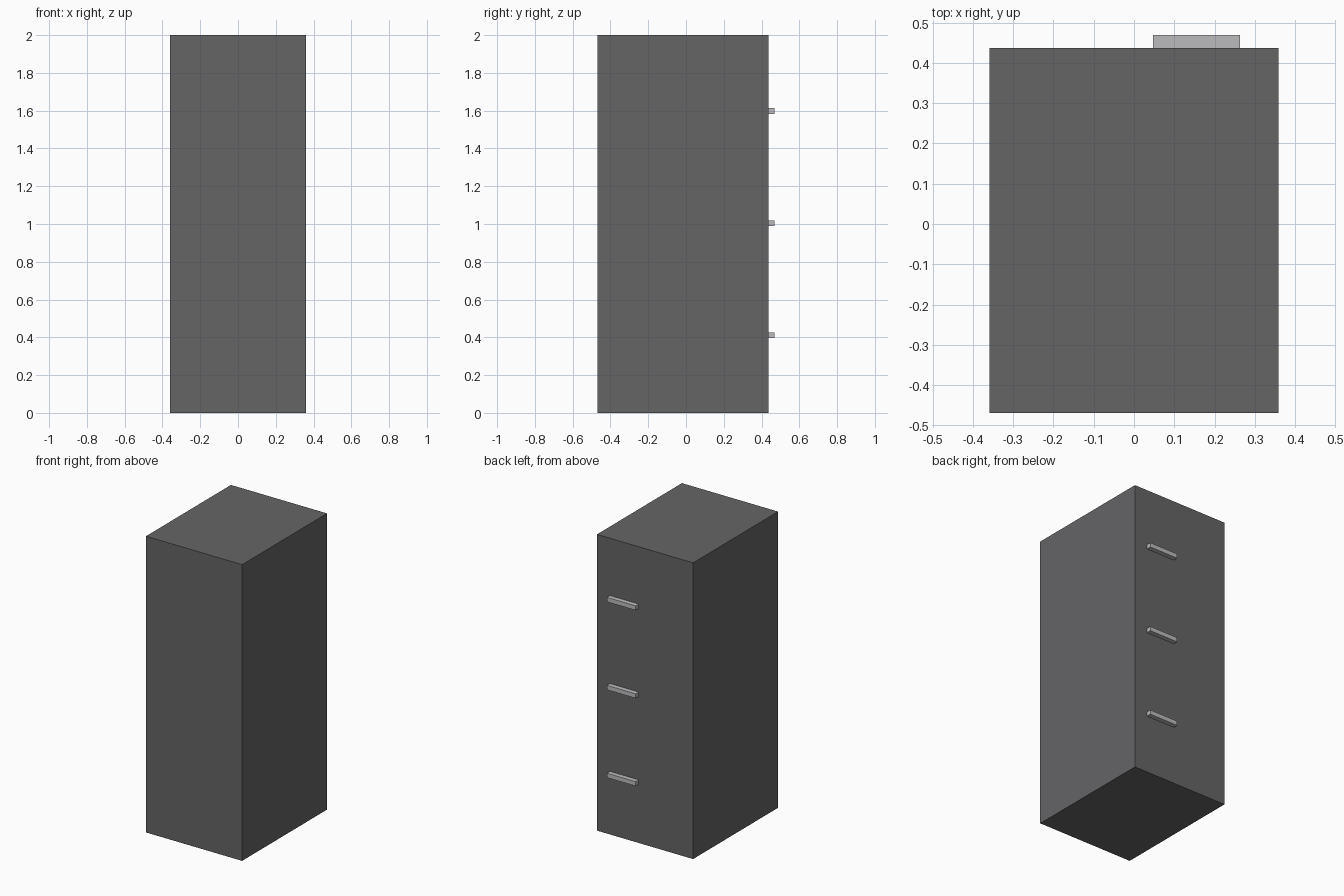
import bpy

if "Cube" in bpy.data.objects:
    bpy.data.objects.remove(bpy.data.objects["Cube"])


def material(name, value):
    m = bpy.data.materials.new(name)
    m.diffuse_color = (value, value, value * 1.03, 1)
    m.use_nodes = True
    m.node_tree.nodes["Principled BSDF"].inputs["Base Color"].default_value = m.diffuse_color
    return m


def box(name, lo, hi, mat):
    centre = [(a + b) / 2 for a, b in zip(lo, hi)]
    bpy.ops.mesh.primitive_cube_add(size=1, location=centre)
    ob = bpy.context.object
    ob.name = name
    ob.scale = [b - a for a, b in zip(lo, hi)]
    bpy.ops.object.transform_apply(location=False, rotation=False, scale=True)
    ob.data.materials.append(mat)
    return ob


dark = material("dark_grey", 0.13)
light = material("light_grey", 0.5)

# Cabinet body
box("cabinet_body", (-0.359, -0.469, 0), (0.359, 0.437, 2), dark)

# Drawer handles, offset to one side of the rear face
for i, z in enumerate((0.411, 1.004, 1.598)):
    box(f"drawer_handle_{i + 1}", (0.047, 0.437, z - 0.015), (0.263, 0.469, z + 0.015), light)
